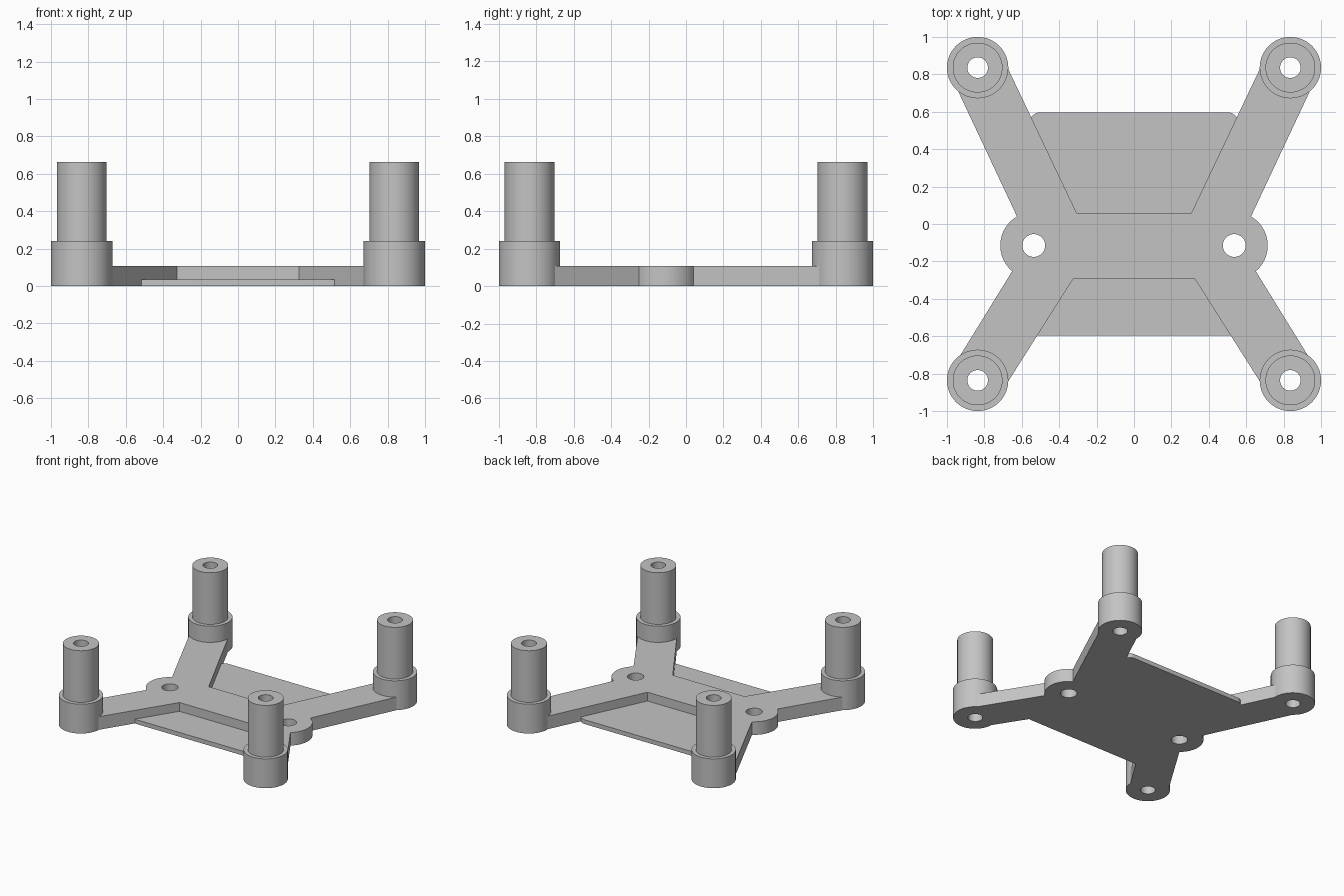
import bpy, bmesh
from math import sin, cos, radians, tau

cube = bpy.data.objects.get("Cube")
if cube:
    bpy.data.objects.remove(cube, do_unlink=True)

SEGMENTS = 64
POST = 0.836            # post centres in x and y
POST_R, PIN_R, BORE_R = 0.164, 0.133, 0.055
FRAME_H, PLATE_H, BASE_H, PIN_H = 0.107, 0.035, 0.24, 0.663
EAR_X, EAR_Y, EAR_R, EAR_HOLE_R = 0.536, -0.115, 0.179, 0.061

GREY = (0.55, 0.55, 0.55, 1.0)
grey = bpy.data.materials.new("light grey plastic")
grey.use_nodes = True
grey.diffuse_color = GREY
grey.node_tree.nodes["Principled BSDF"].inputs["Base Color"].default_value = GREY


def arc(cx, cy, r, start, end, steps):
    """Points along an arc, angles in degrees."""
    angles = [radians(start + (end - start) * i / steps) for i in range(steps + 1)]
    return [(cx + r * cos(a), cy + r * sin(a)) for a in angles]


def circle(cx, cy, r):
    return arc(cx, cy, r, 0, 360, SEGMENTS)[:-1]


def finish(name, bm):
    bmesh.ops.recalc_face_normals(bm, faces=bm.faces)
    mesh = bpy.data.meshes.new(name)
    bm.to_mesh(mesh)
    bm.free()
    mesh.materials.append(grey)
    obj = bpy.data.objects.new(name, mesh)
    bpy.context.scene.collection.objects.link(obj)
    return obj


def prism(name, outline, bottom, top):
    """Extrude a flat outline upwards."""
    bm = bmesh.new()
    face = bm.faces.new([bm.verts.new((x, y, bottom)) for x, y in outline])
    result = bmesh.ops.extrude_face_region(bm, geom=[face])
    verts = [v for v in result["geom"] if isinstance(v, bmesh.types.BMVert)]
    bmesh.ops.translate(bm, verts=verts, vec=(0, 0, top - bottom))
    return finish(name, bm)


def lathe(name, profile, cx, cy):
    """Revolve a closed (radius, height) profile about a vertical axis."""
    bm = bmesh.new()
    rings = [[bm.verts.new((x, y, z)) for x, y in circle(cx, cy, r)] for r, z in profile]
    for k, ring in enumerate(rings):
        after = rings[(k + 1) % len(rings)]
        for i in range(SEGMENTS):
            j = (i + 1) % SEGMENTS
            bm.faces.new((ring[i], ring[j], after[j], after[i]))
    return finish(name, bm)


def cut(obj, cutter):
    mod = obj.modifiers.new("cut", 'BOOLEAN')
    mod.operation = 'DIFFERENCE'
    mod.solver = 'EXACT'
    mod.object = cutter
    bpy.context.view_layer.objects.active = obj
    bpy.ops.object.modifier_apply(modifier=mod.name)


def drill(obj, cx, cy, r):
    cutter = prism("drill", circle(cx, cy, r), -0.2, 0.5)
    cutter.hide_render = True
    cut(obj, cutter)
    bpy.data.objects.remove(cutter, do_unlink=True)


# X-shaped frame with a rounded ear on each side
half = [(0.325, -0.293), (0.69, -0.869), (0.94, -0.72)]
half += arc(EAR_X, EAR_Y, EAR_R, -50, 60, 24)
half += [(0.945, 0.72), (0.685, 0.855), (0.307, 0.06)]
frame = prism("frame", half + [(-x, y) for x, y in reversed(half)], 0, FRAME_H)

# Thin rounded plate filling the gaps in front of and behind the frame
W, D, R = 0.56, 0.597, 0.06
corners = [(W - R, D - R, 0), (R - W, D - R, 90), (R - W, R - D, 180), (W - R, R - D, 270)]
outline = [p for cx, cy, a in corners for p in arc(cx, cy, R, a, a + 90, 10)]
plate = prism("center_plate", outline, 0, PLATE_H)
cut(plate, frame)

parts = [frame, plate]
for sx, side in ((1, "left"), (-1, "right")):
    # Screw hole in each ear
    drill(frame, sx * EAR_X, EAR_Y, EAR_HOLE_R)
    # Stepped hollow standoffs seated in the arm ends
    for sy, end in ((-1, "front"), (1, "back")):
        drill(frame, sx * POST, sy * POST, POST_R)
        profile = [(BORE_R, 0), (POST_R, 0), (POST_R, BASE_H),
                   (PIN_R, BASE_H), (PIN_R, PIN_H), (BORE_R, PIN_H)]
        parts.append(lathe(f"standoff_{end}_{side}", profile, sx * POST, sy * POST))

# Smooth round walls, crisp edges
bpy.ops.object.select_all(action='DESELECT')
for obj in parts:
    obj.select_set(True)
bpy.context.view_layer.objects.active = frame
bpy.ops.object.shade_smooth_by_angle(angle=radians(30))
